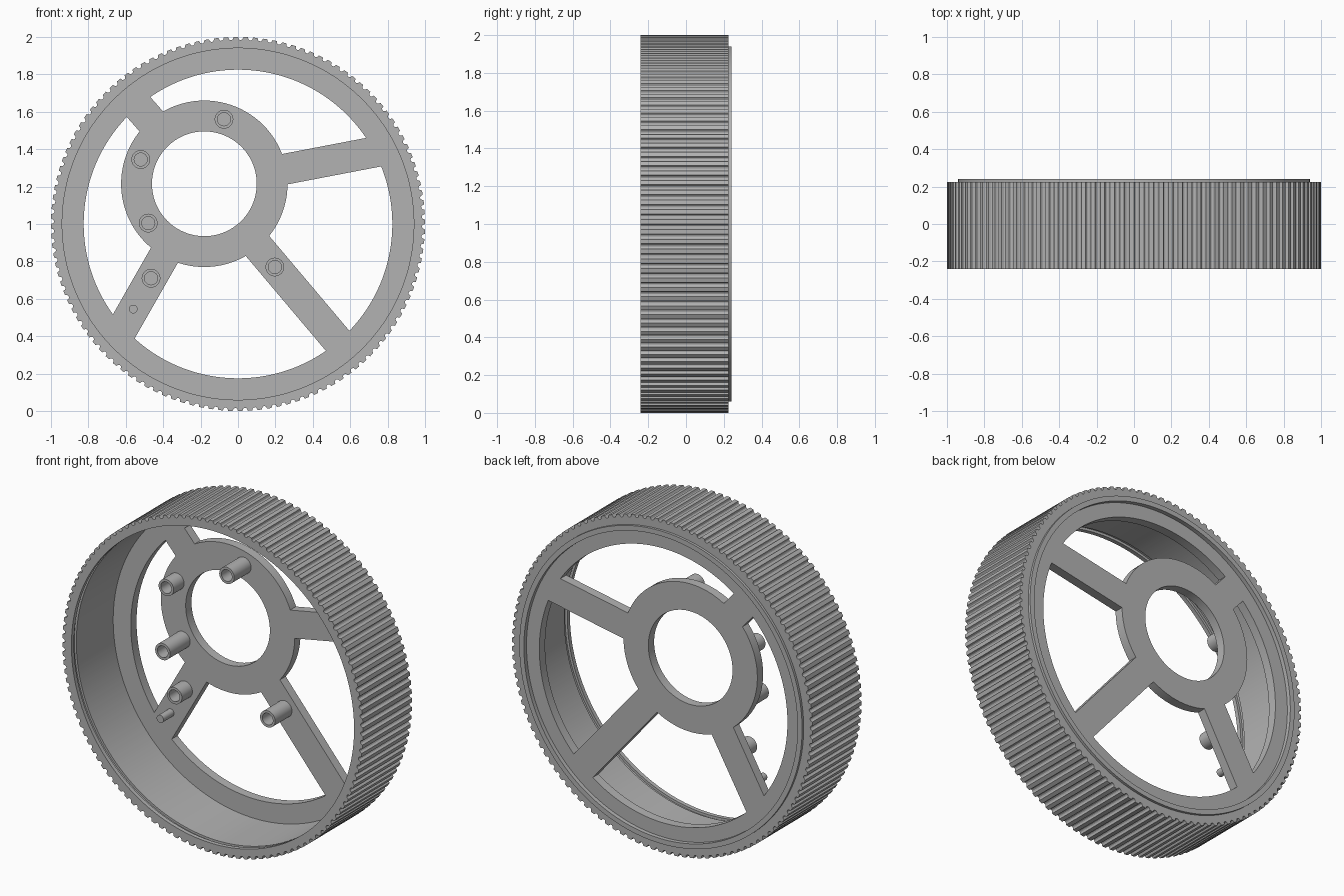
import bpy
import bmesh
from math import sin, cos, tau, atan2, hypot
from mathutils import Matrix, Vector

if "Cube" in bpy.data.objects:
    bpy.data.objects.remove(bpy.data.objects["Cube"])

grey = bpy.data.materials.new("plain_grey")
grey.use_nodes = True
grey.diffuse_color = (0.45, 0.45, 0.45, 1)
grey.node_tree.nodes["Principled BSDF"].inputs["Base Color"].default_value = grey.diffuse_color

WEB_FRONT, WEB_BACK = 0.16, 0.215
HUB = (-0.18, 1.215)
TEETH = 120


def finish(bm, name):
    bmesh.ops.recalc_face_normals(bm, faces=bm.faces)
    mesh = bpy.data.meshes.new(name)
    bm.to_mesh(mesh)
    bm.free()
    mesh.materials.append(grey)
    obj = bpy.data.objects.new(name, mesh)
    bpy.context.collection.objects.link(obj)
    return obj


def even(count):
    return [(i / count, 1) for i in range(count)]


def lathe(name, centre, profile, steps, closed):
    """Sweep (radius, y) points round the y axis; radius None follows the toothed outline."""
    bm = bmesh.new()
    rings = []
    for radius, y in profile:
        ring = []
        for turn, tooth in steps:
            r = tooth if radius is None else radius
            ring.append(bm.verts.new((centre[0] + r * cos(turn * tau), y,
                                      centre[1] + r * sin(turn * tau))))
        rings.append(ring)
    pairs = list(zip(rings, rings[1:]))
    if closed:
        pairs.append((rings[-1], rings[0]))
    else:
        bm.faces.new(rings[0])
        bm.faces.new(rings[-1])
    for a, b in pairs:
        for i in range(len(a)):
            bm.faces.new((a[i - 1], a[i], b[i], b[i - 1]))
    return finish(bm, name)


def smooth(obj):
    bpy.ops.object.select_all(action='DESELECT')
    obj.select_set(True)
    bpy.context.view_layer.objects.active = obj
    bpy.ops.object.shade_smooth_by_angle(angle=0.5)


# Toothed rim with bore, inner flange and raised back lip
tooth = [(0, 1), (0.45, 1), (0.54, 0.988), (0.65, 0.984), (0.8, 0.984), (0.91, 0.988)]
outline = [((i + f) / TEETH, r) for i in range(TEETH) for f, r in tooth]
rim = lathe("toothed_rim", (0, 1), [
    (None, -0.24), (0.94, -0.24), (0.94, -0.215), (0.955, -0.215), (0.955, -0.19),
    (0.942, -0.19), (0.942, WEB_FRONT), (0.825, WEB_FRONT), (0.825, WEB_BACK),
    (0.91, WEB_BACK), (0.91, 0.24), (0.94, 0.24), (0.94, 0.225), (None, 0.225),
], outline, True)

# Off-centre hub ring
hub = lathe("hub_ring", HUB, [(0.28, WEB_FRONT), (0.445, WEB_FRONT),
                              (0.445, WEB_BACK), (0.28, WEB_BACK)], even(96), True)


# Spokes, each from the hub edge to the flange edge, merged into the hub
def spoke(start, end):
    dx, dz = end[0] - start[0], end[1] - start[1]
    place = (Matrix.Translation(Vector(((start[0] + end[0]) / 2, (WEB_FRONT + WEB_BACK) / 2,
                                        (start[1] + end[1]) / 2)))
             @ Matrix.Rotation(-atan2(dz, dx), 4, 'Y')
             @ Matrix.Diagonal((hypot(dx, dz) + 0.12, WEB_BACK - WEB_FRONT, 0.165, 1)))
    bm = bmesh.new()
    bmesh.ops.create_cube(bm, size=1, matrix=place)
    return finish(bm, "spoke")


def merge(target, part):
    mod = target.modifiers.new("merge", 'BOOLEAN')
    mod.operation = 'UNION'
    mod.solver = 'EXACT'
    mod.object = part
    bpy.context.view_layer.objects.active = target
    bpy.ops.object.modifier_apply(modifier=mod.name)
    bpy.data.objects.remove(part)


for start, end in [((0.25, 1.293), (0.73, 1.385)), ((0.108, 0.878), (0.533, 0.375)),
                   ((-0.395, 0.83), (-0.612, 0.45)), ((-0.465, 1.55), (-0.54, 1.635))]:
    merge(hub, spoke(start, end))
hub.name = "hub_and_spokes"
smooth(rim)
smooth(hub)

# Hollow posts on the front of the web
for x, z, length in [(-0.075, 1.56, 0.16), (-0.52, 1.345, 0.1), (-0.48, 1.005, 0.19),
                     (-0.465, 0.71, 0.1), (0.197, 0.77, 0.16)]:
    front = WEB_FRONT - length
    smooth(lathe("hollow_post", (x, z), [(0.05, WEB_FRONT + 0.02), (0.05, front),
                                         (0.035, front), (0.035, WEB_FRONT - 0.01)],
                 even(32), False))

# Small solid pin
smooth(lathe("locating_pin", (-0.56, 0.545), [(0.023, WEB_FRONT + 0.02),
                                              (0.023, WEB_FRONT - 0.1)], even(24), False))
